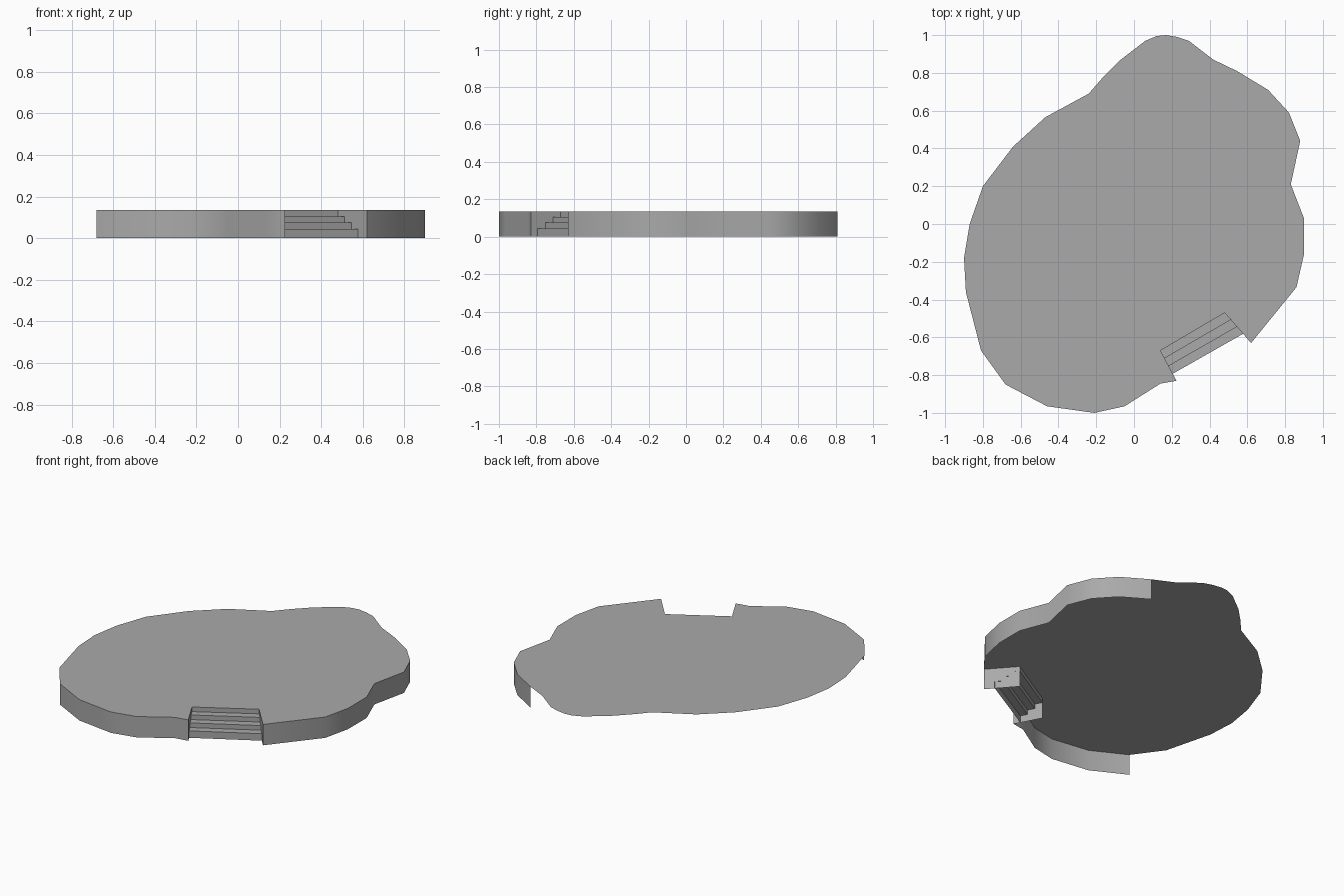
import bpy
import math
from mathutils import Vector

default_cube = bpy.data.objects.get("Cube")
if default_cube:
    bpy.data.objects.remove(default_cube, do_unlink=True)

HEIGHT = 0.135
STEP_RISE = 0.03
STEPS = 4

stone = bpy.data.materials.new("stone_grey")
stone.use_nodes = True
stone.diffuse_color = (0.4, 0.4, 0.4, 1)
stone.node_tree.nodes["Principled BSDF"].inputs["Base Color"].default_value = (0.4, 0.4, 0.4, 1)


def points(pairs):
    """Plan points written in hundredths of a unit."""
    return [Vector((x / 100, y / 100, 0)) for x, y in pairs]


def build(name, verts, faces, smooth=False):
    mesh = bpy.data.meshes.new(name)
    mesh.from_pydata(verts, [], faces)
    mesh.materials.append(stone)
    obj = bpy.data.objects.new(name, mesh)
    bpy.context.collection.objects.link(obj)
    if smooth:
        bpy.ops.object.select_all(action="DESELECT")
        obj.select_set(True)
        bpy.context.view_layer.objects.active = obj
        bpy.ops.object.shade_smooth_by_angle(angle=math.radians(45))
    return obj


def raised(point, z):
    return Vector((point.x, point.y, z))


def wall(name, path, smooth=False):
    """Single-sided vertical strip along a plan path, facing its right hand side."""
    n = len(path)
    verts = path + [raised(p, HEIGHT) for p in path]
    faces = [(i, i + 1, n + i + 1, n + i) for i in range(n - 1)]
    return build(name, verts, faces, smooth)


# Outline in plan, anticlockwise: front edge, stair notch, right edge, open back edge
front_edge = points([(-68, -85), (-46, -96.5), (-21, -100), (-5, -96.5), (14, -84.5), (22.5, -83)])
notch = points([(14, -67), (48, -47)])
right_edge = points([(62, -63), (86, -33.5), (90, -16), (90, 3), (83, 21), (88, 44),
                     (82, 59), (71, 71), (54.5, 81)])
back_edge = points([(42, 87), (29, 97), (23, 99), (17, 100), (12, 99.5), (6, 97), (-7, 87),
                    (-17, 77), (-24, 69), (-47, 56.5), (-64, 41), (-80, 20), (-87, 0),
                    (-90, -18), (-89, -36), (-81, -67)])

# Flat deck, open underneath
outline = front_edge + notch + right_edge + back_edge
build("deck", [raised(p, HEIGHT) for p in outline], [tuple(range(len(outline)))])

# Skirt walls on either side of the stairs
wall("front_skirt", front_edge, smooth=True)
wall("right_skirt", right_edge, smooth=True)

# Cheek walls lining the notch
wall("left_stair_cheek", [front_edge[-1], notch[0]])
wall("right_stair_cheek", [notch[1], right_edge[0]])

# Stairs: a zigzag of risers and treads stretched between the two cheeks
left_foot, right_foot = points([(20.5, -79.3), (58, -58)])
stair_verts = []
for step in range(STEPS):
    t = step / (STEPS - 1)
    top = HEIGHT - step * STEP_RISE
    bottom = top - STEP_RISE if step < STEPS - 1 else 0
    left = notch[0].lerp(left_foot, t)
    right = notch[1].lerp(right_foot, t)
    for z in (top, bottom):
        stair_verts += [raised(left, z), raised(right, z)]
stair_faces = [(i, i + 2, i + 3, i + 1) for i in range(0, len(stair_verts) - 2, 2)]
build("stairs", stair_verts, stair_faces)
